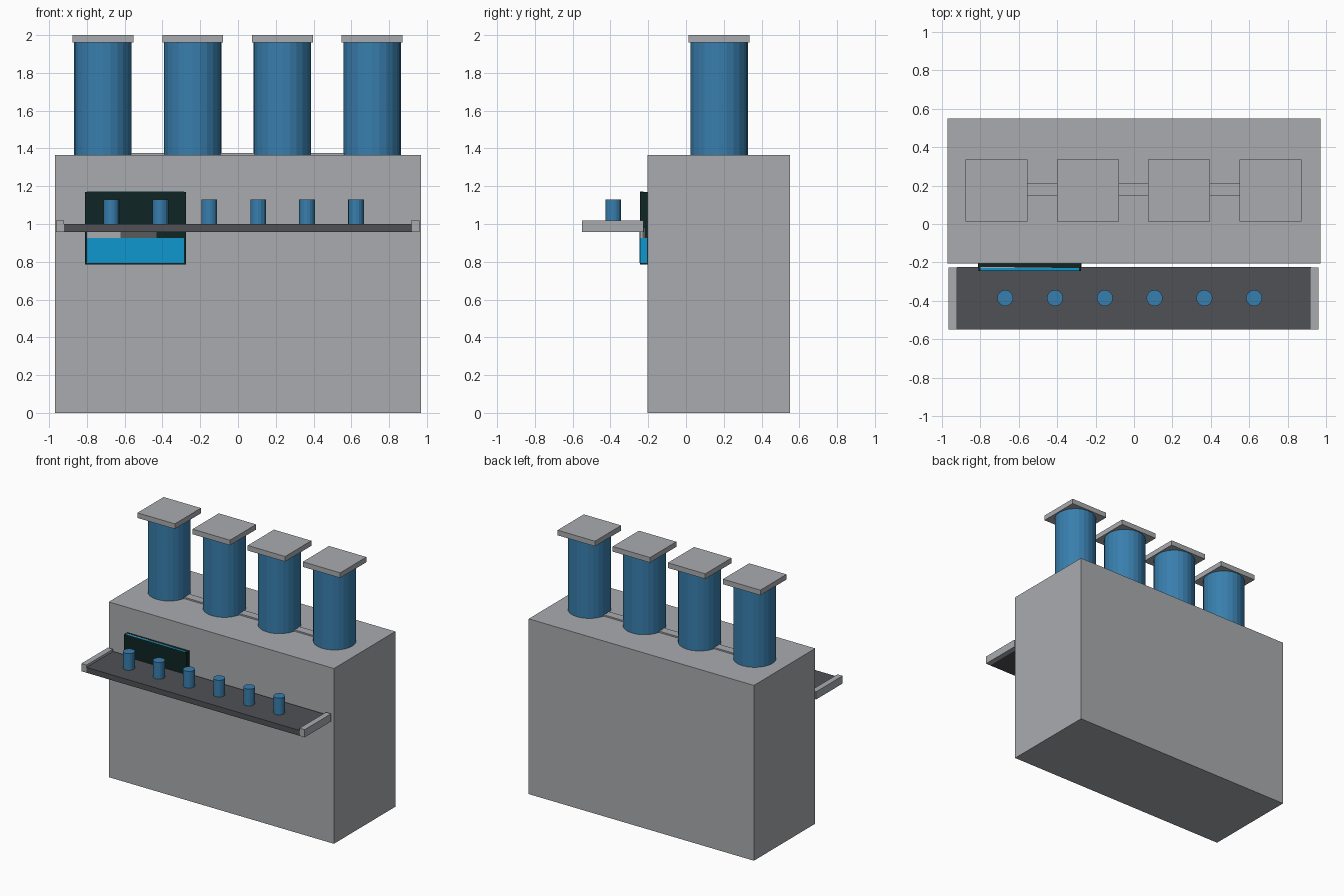
import bpy

cube = bpy.data.objects.get("Cube")
if cube:
    bpy.data.objects.remove(cube, do_unlink=True)


def material(name, rgb):
    mat = bpy.data.materials.new(name)
    mat.use_nodes = True
    mat.diffuse_color = (*rgb, 1)
    mat.node_tree.nodes["Principled BSDF"].inputs["Base Color"].default_value = (*rgb, 1)
    return mat


GREY = material("metal grey", (0.40, 0.41, 0.43))
DARK = material("belt dark grey", (0.08, 0.083, 0.09))
BLUE = material("tank blue", (0.04, 0.21, 0.42))
BLACK = material("screen black", (0.005, 0.018, 0.018))
BRIGHT = material("screen bright blue", (0.005, 0.31, 0.62))
MID = material("screen mid grey", (0.10, 0.10, 0.105))


def finish(name, mat):
    obj = bpy.context.object
    obj.name = name
    obj.data.materials.append(mat)
    return obj


def box(name, low, high, mat):
    """Box between two opposite corners."""
    centre = [(a + b) / 2 for a, b in zip(low, high)]
    bpy.ops.mesh.primitive_cube_add(size=1, location=centre)
    bpy.context.object.scale = [b - a for a, b in zip(low, high)]
    bpy.ops.object.transform_apply(location=False, rotation=False, scale=True)
    return finish(name, mat)


def cylinder(name, x, y, bottom, top, radius, sides, mat):
    bpy.ops.mesh.primitive_cylinder_add(vertices=sides, radius=radius, depth=top - bottom,
                                        location=(x, y, (bottom + top) / 2))
    return finish(name, mat)


# Main cabinet
box("cabinet", (-0.97, -0.205, 0), (0.97, 0.55, 1.365), GREY)

# Tanks with square lids, joined by a low pipe
TANK_Y = 0.175
for i in range(4):
    x = -0.715 + i * 0.475
    cylinder(f"tank_{i + 1}", x, TANK_Y, 1.365, 1.96, 0.152, 24, BLUE)
    box(f"tank_lid_{i + 1}", (x - 0.161, TANK_Y - 0.161, 1.96),
        (x + 0.161, TANK_Y + 0.161, 2.0), GREY)
box("tank_pipe", (-0.715, 0.145, 1.365), (0.71, 0.21, 1.376), GREY)

# Tray with end rails and a row of cups
box("tray", (-0.92, -0.55, 0.958), (0.92, -0.223, 1.0), DARK)
for side, x in (("right", -0.942), ("left", 0.938)):
    box(f"{side}_tray_rail", (x - 0.022, -0.55, 0.958), (x + 0.022, -0.225, 1.018), GREY)
for i in range(6):
    cylinder(f"cup_{i + 1}", -0.67 + i * 0.259, -0.385, 1.0, 1.13, 0.042, 16, BLUE)

# Display panel on the cabinet front
LOW, HIGH = (-0.81, -0.244, 0.785), (-0.275, -0.205, 1.17)
box("display_panel", LOW, HIGH, BLACK)

# Painted picture areas as fractions of a face: left, right, bottom, top
PICTURE = (
    ("blue_band", 0.02, 0.98, 0.025, 0.365, BRIGHT),
    ("light_block", 0.02, 0.35, 0.365, 0.50, GREY),
    ("mid_block", 0.35, 0.71, 0.365, 0.50, MID),
)
# The picture repeats on each face: across axis, up axis, normal axis, outward sign
FACES = (("front", 0, 2, 1, -1), ("left", 1, 2, 0, 1), ("right", 1, 2, 0, -1), ("top", 0, 1, 2, 1))
for face, across, up, normal, sign in FACES:
    for part, u0, u1, v0, v1, mat in PICTURE:
        a, b = [0, 0, 0], [0, 0, 0]
        width, height = HIGH[across] - LOW[across], HIGH[up] - LOW[up]
        a[across], b[across] = LOW[across] + u0 * width, LOW[across] + u1 * width
        a[up], b[up] = LOW[up] + v0 * height, LOW[up] + v1 * height
        surface = HIGH[normal] if sign > 0 else LOW[normal]
        a[normal], b[normal] = surface - 0.001, surface + 0.001
        box(f"display_{face}_{part}", a, b, mat)
